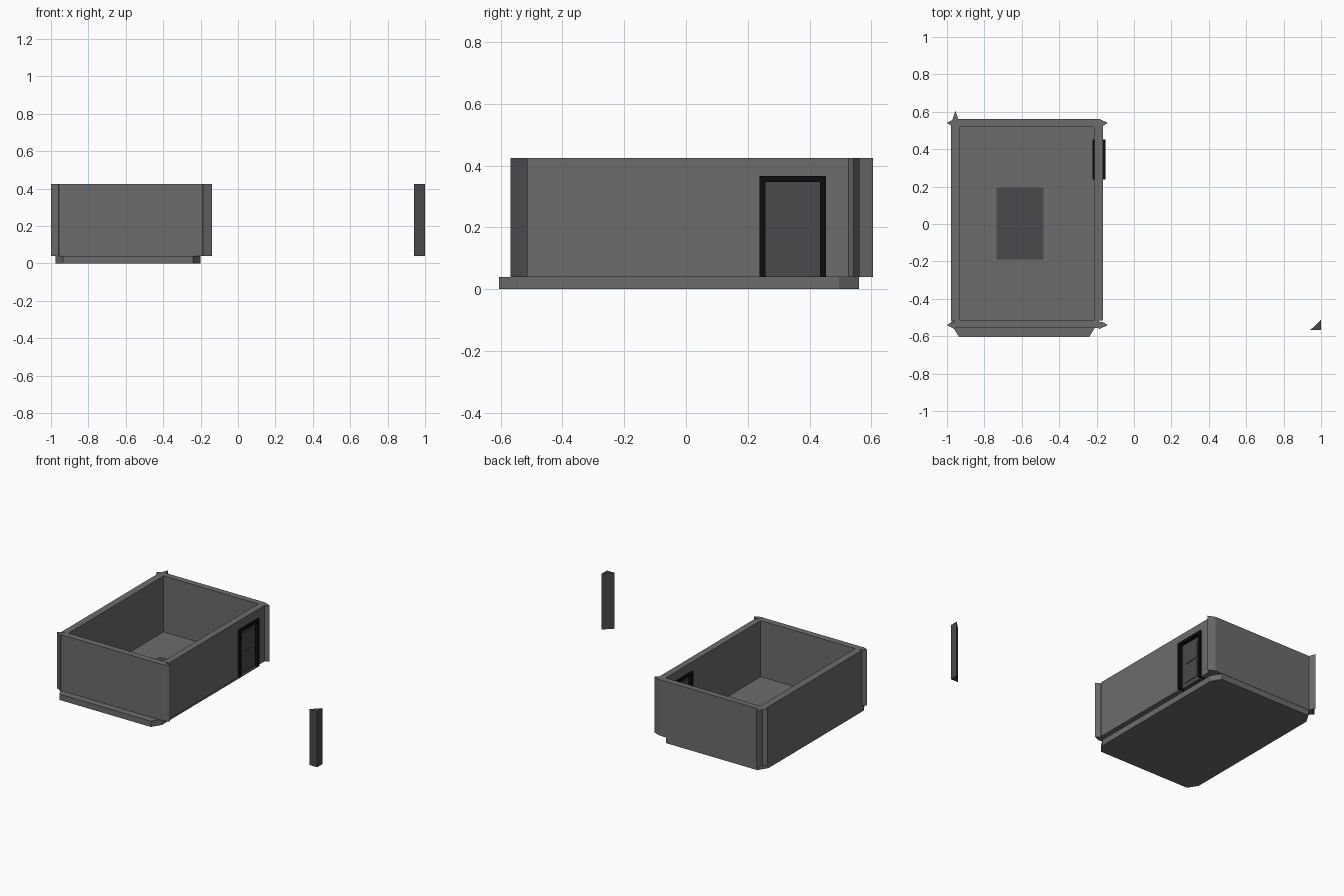
import bpy, bmesh

if "Cube" in bpy.data.objects:
    bpy.data.objects.remove(bpy.data.objects["Cube"])


def material(name, rgb):
    m = bpy.data.materials.new(name)
    m.diffuse_color = (*rgb, 1)
    m.use_nodes = True
    m.node_tree.nodes["Principled BSDF"].inputs["Base Color"].default_value = m.diffuse_color
    return m


GREY = material("stone_grey", (0.15, 0.15, 0.15))
DARK = material("dark_grey", (0.068, 0.068, 0.072))
BLACK = material("black", (0.004, 0.004, 0.004))
Z0, Z1 = 0.04, 0.425


def prism(name, pts, z0, z1, mat):
    """Extrude a plan outline from z0 to z1."""
    bm = bmesh.new()
    face = bm.faces.new([bm.verts.new((x, y, z0)) for x, y in pts])
    top = bmesh.ops.extrude_face_region(bm, geom=[face])["geom"]
    bmesh.ops.translate(bm, vec=(0, 0, z1 - z0),
                        verts=[v for v in top if isinstance(v, bmesh.types.BMVert)])
    bmesh.ops.recalc_face_normals(bm, faces=bm.faces)
    me = bpy.data.meshes.new(name)
    bm.to_mesh(me)
    bm.free()
    me.materials.append(mat)
    ob = bpy.data.objects.new(name, me)
    bpy.context.collection.objects.link(ob)
    return ob


def box(name, x0, x1, y0, y1, z0, z1, mat=GREY):
    return prism(name, [(x0, y0), (x1, y0), (x1, y1), (x0, y1)], z0, z1, mat)


# Floor slab with clipped corners, and rug
prism("floor_slab", [(-0.935, -0.605), (-0.24, -0.605), (-0.2, -0.54), (-0.2, 0.495),
                     (-0.24, 0.56), (-0.935, 0.56), (-0.975, 0.495), (-0.975, -0.54)],
      0, Z0, GREY)
box("rug", -0.735, -0.485, -0.19, 0.195, Z0, Z0 + 0.004, DARK)

# Walls, the right one split around the doorway
box("left_wall", -0.978, -0.93, -0.515, 0.525, Z0, Z1)
box("back_wall", -0.96, -0.187, 0.52, 0.562, Z0, Z1)
box("front_wall", -0.96, -0.187, -0.557, -0.512, Z0, Z1)
box("right_wall_front", -0.21, -0.165, -0.515, 0.25, Z0, Z1)
box("right_wall_back", -0.21, -0.165, 0.445, 0.525, Z0, Z1)
box("right_wall_lintel", -0.21, -0.165, 0.25, 0.445, 0.355, Z1)

# Pointed corner posts
for end, s, o in (("back", 1, 0.003), ("front", -1, -0.003)):
    prism("right_post_" + end, [(-0.187, s * 0.559 + o), (-0.14, s * 0.538 + o),
                                (-0.165, s * 0.522 + o), (-0.21, s * 0.515 + o)], Z0, Z1, GREY)
    prism("left_post_" + end, [(-0.96, s * 0.559 + o), (-1.0, s * 0.538 + o),
                               (-0.978, s * 0.522 + o), (-0.93, s * 0.515 + o)], Z0, Z1, GREY)
prism("back_spike", [(-0.972, 0.555), (-0.955, 0.605), (-0.937, 0.555)], Z0, Z1, GREY)

# Loose triangular post standing apart
prism("loose_post", [(0.942, -0.568), (1.0, -0.568), (1.0, -0.512)], Z0, Z1, DARK)

# Door frame
box("frame_jamb_front", -0.222, -0.152, 0.238, 0.257, Z0, 0.347, BLACK)
box("frame_jamb_back", -0.222, -0.152, 0.434, 0.453, Z0, 0.347, BLACK)
box("frame_head", -0.222, -0.152, 0.238, 0.453, 0.347, 0.366, BLACK)

# Door leaf with two panels and a middle rail between them
box("door_leaf", -0.2, -0.175, 0.257, 0.434, Z0, 0.347, DARK)
for i, (z0, z1) in enumerate(((0.07, 0.185), (0.202, 0.32))):
    box(f"door_panel_{i}", -0.204, -0.171, 0.284, 0.402, z0, z1, DARK)
